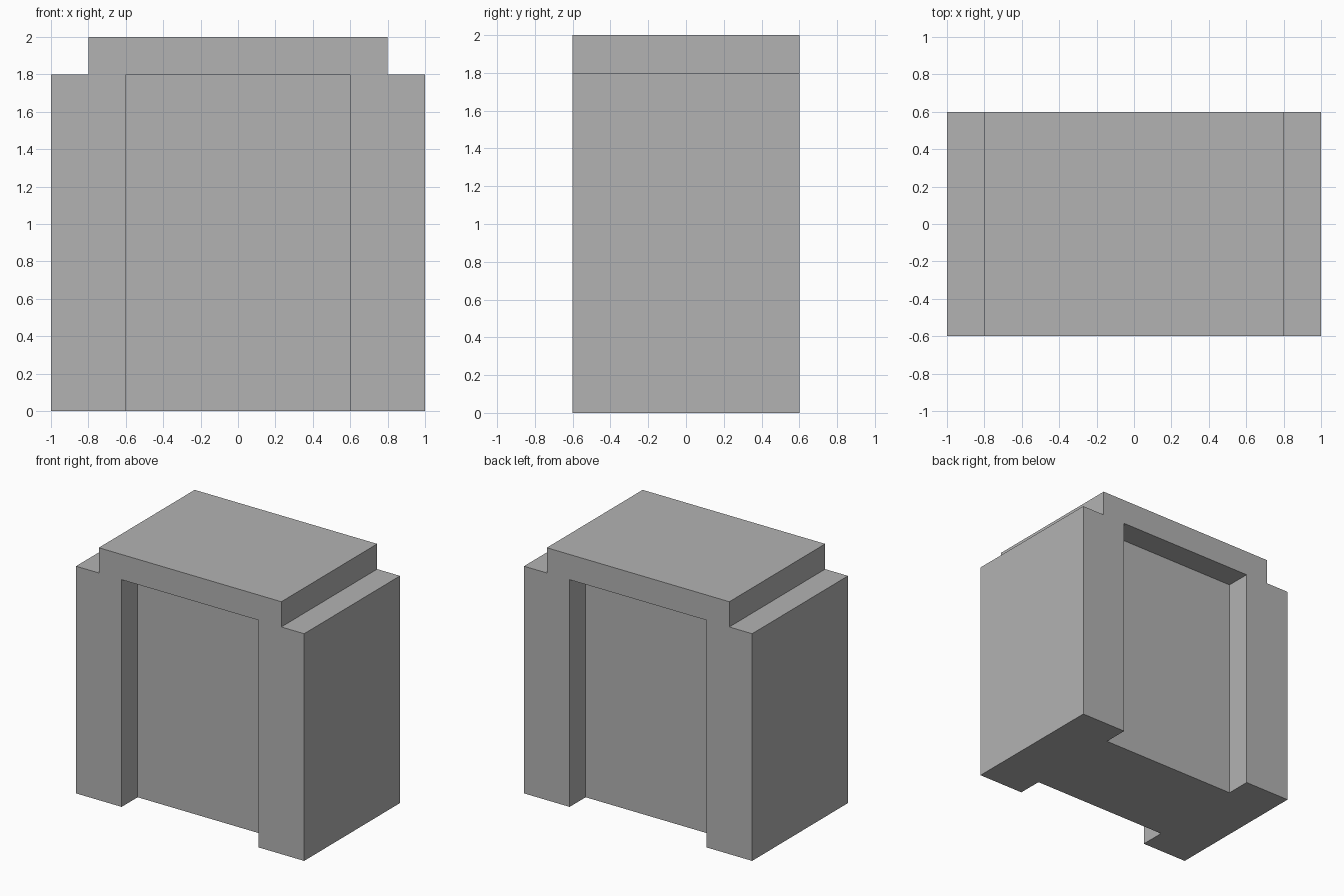
import bpy
import bmesh

cube = bpy.data.objects.get("Cube")
if cube:
    bpy.data.objects.remove(cube, do_unlink=True)

# One flat grey
grey = bpy.data.materials.new("plain_grey")
grey.use_nodes = True
colour = (0.45, 0.45, 0.45, 1.0)
grey.diffuse_color = colour
grey.node_tree.nodes["Principled BSDF"].inputs["Base Color"].default_value = colour


def extrude_profile(name, half_profile, y0, y1):
    """Mirror a half outline (x, z) across x = 0 and extrude it along y."""
    outline = half_profile + [(-x, z) for x, z in reversed(half_profile)]
    bm = bmesh.new()
    face = bm.faces.new([bm.verts.new((x, y0, z)) for x, z in outline])
    result = bmesh.ops.extrude_face_region(bm, geom=[face])
    moved = [v for v in result["geom"] if isinstance(v, bmesh.types.BMVert)]
    bmesh.ops.translate(bm, verts=moved, vec=(0, y1 - y0, 0))
    bmesh.ops.recalc_face_normals(bm, faces=bm.faces)
    mesh = bpy.data.meshes.new(name)
    bm.to_mesh(mesh)
    bm.free()
    mesh.materials.append(grey)
    obj = bpy.data.objects.new(name, mesh)
    bpy.context.collection.objects.link(obj)
    return obj


# Block with stepped top shoulders
half_depth, recess = 0.6, 0.2
body = extrude_profile("block_body", [(1, 0), (1, 1.8), (0.8, 1.8), (0.8, 2)],
                       -half_depth, half_depth)

# Doorway-shaped recess in the front and in the back
for side, name in ((-1, "front_recess_cutter"), (1, "back_recess_cutter")):
    cutter = extrude_profile(name, [(0.6, -0.2), (0.6, 1.8)],
                             side * (half_depth - recess), side * (half_depth + 0.2))
    cutter.hide_render = True
    cut = body.modifiers.new(name, 'BOOLEAN')
    cut.operation = 'DIFFERENCE'
    cut.solver = 'EXACT'
    cut.object = cutter
    bpy.context.view_layer.objects.active = body
    bpy.ops.object.modifier_apply(modifier=cut.name)
    bpy.data.objects.remove(cutter, do_unlink=True)
